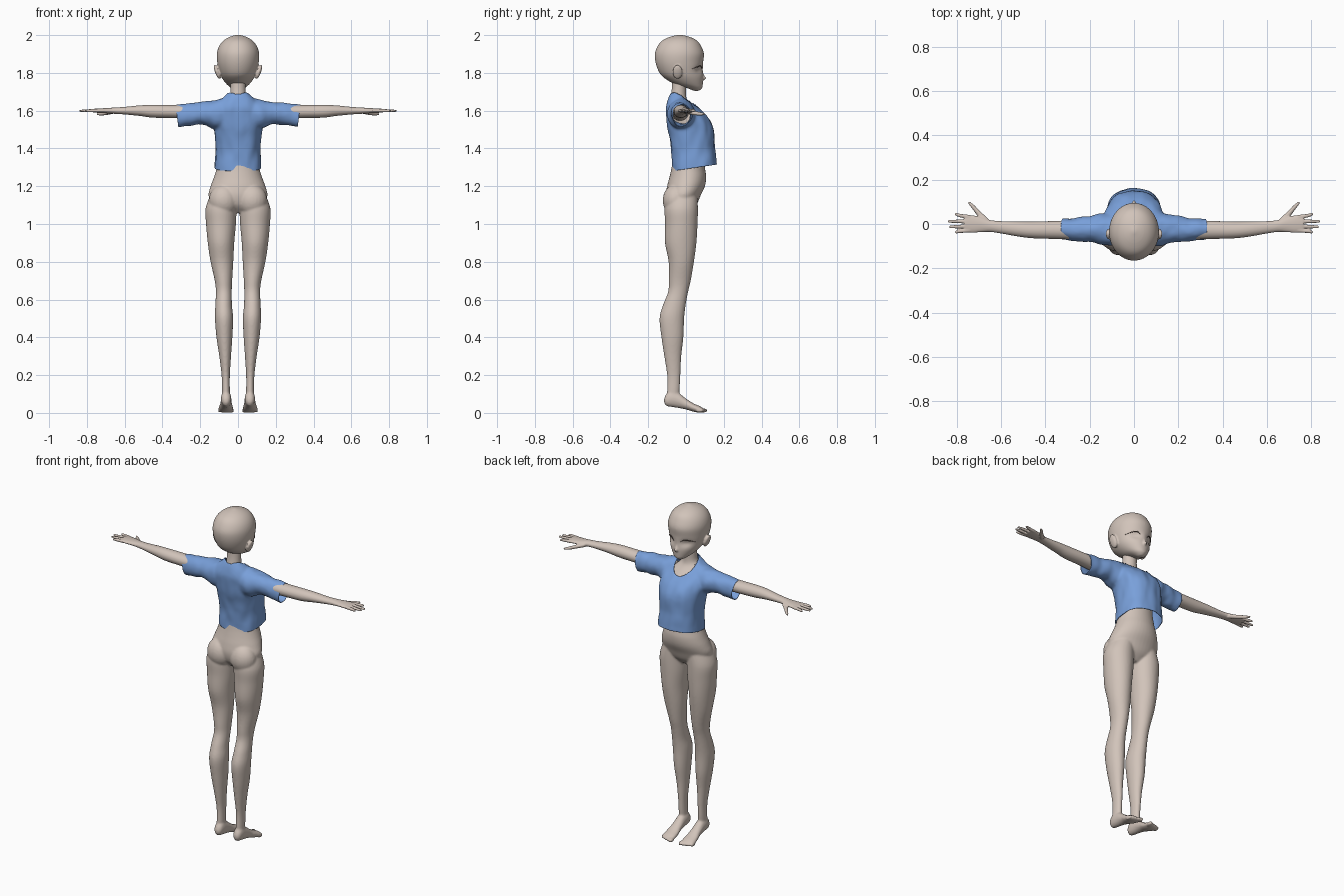
import bpy, bmesh, math
from mathutils import Vector, Matrix, noise

default_cube = bpy.data.objects.get("Cube")
if default_cube:
    bpy.data.objects.remove(default_cube, do_unlink=True)


def material(name, color):
    mat = bpy.data.materials.new(name)
    mat.use_nodes = True
    mat.diffuse_color = (*color, 1)
    mat.node_tree.nodes["Principled BSDF"].inputs["Base Color"].default_value = (*color, 1)
    return mat


skin = material("warm beige skin", (0.64, 0.55, 0.49))
cloth = material("soft blue cloth", (0.19, 0.35, 0.70))
dark = material("dark brown lash", (0.10, 0.07, 0.06))


def smooth_rings(rings, steps=5):
    """Catmull-Rom interpolation through the ring table."""
    result = []
    for i in range(len(rings) - 1):
        before, a = rings[max(i - 1, 0)], rings[i]
        b, after = rings[i + 1], rings[min(i + 2, len(rings) - 1)]
        for k in range(steps):
            t = k / steps
            result.append([q + t / 2 * (r - p + t * (2 * p - 5 * q + 4 * r - s + t * (3 * (q - r) + s - p)))
                           for p, q, r, s in zip(before, a, b, after)])
    return result + [list(rings[-1])]


def loft(bm, axis, rings, side=1, power=2, sides=40):
    """Closed skin over rings of (position, centre, centre, radius, radius)."""
    loops = []
    for pos, cu, cv, ru, rv in smooth_rings(rings):
        loop = []
        for i in range(sides):
            angle = math.tau * i / sides
            c, s = math.cos(angle), math.sin(angle)
            u = cu + max(ru, 0.001) * math.copysign(abs(c) ** (2 / power), c)
            v = cv + max(rv, 0.001) * math.copysign(abs(s) ** (2 / power), s)
            x, y, z = {"x": (pos, u, v), "y": (u, pos, v), "z": (u, v, pos)}[axis]
            loop.append(bm.verts.new((x * side, y, z)))
        loops.append(loop)
    for low, high in zip(loops, loops[1:]):
        for i in range(sides):
            j = (i + 1) % sides
            bm.faces.new((low[i], low[j], high[j], high[i]))
    bm.faces.new(loops[0])
    bm.faces.new(loops[-1])


def ball(bm, center, size, tilt=0):
    matrix = Matrix.Translation(center) @ Matrix.Rotation(tilt, 4, "Y") @ Matrix.Diagonal((*size, 1))
    bmesh.ops.create_uvsphere(bm, u_segments=24, v_segments=16, radius=1, matrix=matrix)


def finish(bm, name, mat, voxel, relax=4):
    """Fuse overlapping pieces into one smooth surface."""
    bmesh.ops.recalc_face_normals(bm, faces=bm.faces)
    mesh = bpy.data.meshes.new(name)
    bm.to_mesh(mesh)
    bm.free()
    obj = bpy.data.objects.new(name, mesh)
    bpy.context.scene.collection.objects.link(obj)
    mesh.materials.append(mat)
    fuse = obj.modifiers.new("fuse", "REMESH")
    fuse.mode, fuse.voxel_size, fuse.use_smooth_shade = "VOXEL", voxel, True
    soften = obj.modifiers.new("soften", "SMOOTH")
    soften.factor, soften.iterations = 0.5, relax
    return obj


# Torso, neck, legs and feet
body = bmesh.new()
loft(body, "z", [
    (1.06, 0, -.02, .05, .04), (1.1, 0, -.02, .13, .075), (1.15, 0, -.015, .156, .092),
    (1.2, 0, 0, .145, .1), (1.25, 0, .01, .127, .097), (1.3, 0, .012, .112, .088),
    (1.38, 0, .015, .1, .08), (1.48, 0, .02, .11, .092), (1.55, 0, .008, .118, .095),
    (1.6, 0, -.017, .105, .076), (1.64, 0, -.035, .068, .05), (1.67, 0, -.04, .045, .042),
    (1.72, 0, -.037, .04, .038), (1.78, 0, -.035, .04, .038)])
for side in (1, -1):
    ball(body, (side * .076, -.055, 1.125), (.078, .068, .085))
    loft(body, "z", [
        (.06, .063, -.072, .022, .03), (.12, .064, -.067, .021, .033), (.2, .065, -.065, .022, .035),
        (.3, .068, -.07, .031, .045), (.4, .072, -.072, .042, .058), (.5, .074, -.075, .048, .065),
        (.57, .076, -.062, .044, .06), (.64, .075, -.042, .042, .053), (.7, .077, -.033, .046, .058),
        (.8, .085, -.025, .06, .067), (.9, .09, -.028, .07, .083), (1, .09, -.025, .079, .086),
        (1.08, .09, -.025, .082, .088), (1.15, .078, -.02, .07, .08)], side)
    loft(body, "y", [
        (-.116, .063, .065, .008, .01), (-.105, .063, .068, .021, .03), (-.08, .063, .075, .027, .043),
        (-.04, .063, .066, .028, .04), (0, .063, .047, .031, .029), (.04, .064, .028, .038, .022),
        (.075, .063, .018, .039, .017), (.09, .063, .014, .032, .01)], side)
    for i in range(5):
        ball(body, (side * (.033 + .016 * i), .092 - .005 * i, .013), (.012 - .001 * i, .022, .012))
finish(body, "body", skin, .006)

# Arms, hands and fingers
for side, label in ((1, "left"), (-1, "right")):
    arm = bmesh.new()
    loft(arm, "x", [
        (.08, -.03, 1.59, .045, .045), (.2, -.03, 1.593, .043, .04), (.33, -.027, 1.595, .041, .035),
        (.45, -.027, 1.597, .038, .034), (.52, -.023, 1.6, .034, .028), (.6, -.015, 1.6, .028, .02),
        (.65, -.009, 1.6, .027, .017), (.69, -.003, 1.6, .034, .014), (.73, 0, 1.6, .04, .012),
        (.765, .002, 1.6, .039, .01)], side, sides=28)
    for base, tip, reach in ((.032, .044, .81), (.012, .012, .84), (-.01, -.013, .835), (-.029, -.036, .81)):
        loft(arm, "x", [
            (.74, base, 1.6, .009, .009), (.785, (base + tip) / 2, 1.6, .0085, .0085),
            (reach - .006, tip, 1.599, .0065, .006), (reach, tip, 1.599, .002, .002)], side, sides=12)
    loft(arm, "x", [
        (.66, .01, 1.595, .016, .012), (.695, .04, 1.588, .018, .011),
        (.725, .075, 1.583, .014, .009), (.748, .098, 1.582, .006, .005)], side, sides=16)
    finish(arm, label + "_arm", skin, .0035)

# Head with sockets, nose and ears
head = bmesh.new()
loft(head, "z", [
    (1.705, 0, .055, .012, .014), (1.72, 0, .045, .036, .04), (1.74, 0, .015, .06, .074),
    (1.77, 0, -.01, .083, .101), (1.8, 0, -.025, .097, .115), (1.85, 0, -.035, .109, .125),
    (1.9, 0, -.035, .112, .13), (1.94, 0, -.035, .101, .116), (1.97, 0, -.034, .078, .093),
    (1.99, 0, -.033, .046, .054), (2.002, 0, -.033, .006, .007)], sides=64)
for v in head.verts:
    if v.co.y > 0:
        spread = ((abs(v.co.x) - .05) / .028) ** 2 + ((v.co.z - 1.815) / .02) ** 2
        v.co.y -= .013 * math.exp(-spread)
loft(head, "z", [(1.758, 0, .08, .008, .006), (1.771, 0, .088, .011, .019),
                 (1.79, 0, .083, .007, .012), (1.82, 0, .075, .004, .008)], sides=16)
for side in (1, -1):
    ball(head, (side * .11, -.045, 1.805), (.012, .026, .04), side * .35)
finish(head, "head", skin, .005, 3)


def face_line(name, points, width):
    """Thin tapered strand resting on the face."""
    curve = bpy.data.curves.new(name, "CURVE")
    curve.dimensions = "3D"
    curve.bevel_depth, curve.bevel_resolution = width, 2
    spline = curve.splines.new("BEZIER")
    spline.bezier_points.add(len(points) - 1)
    for i, (point, co) in enumerate(zip(spline.bezier_points, points)):
        point.co = co
        point.handle_left_type = point.handle_right_type = "AUTO"
        point.radius = 0.3 if i in (0, len(points) - 1) else 1
    curve.materials.append(dark)
    bpy.context.scene.collection.objects.link(bpy.data.objects.new(name, curve))


# Eyelashes
for side, label in ((1, "left"), (-1, "right")):
    strand = []
    for x, z in ((.022, 1.822), (.042, 1.836), (.066, 1.832), (.09, 1.82)):
        strand.append((side * x, -.034 + .122 * math.sqrt(1 - (x / .106) ** 2), z))
    face_line(label + "_eyelash", strand, .0025)

# Cropped shirt: fuse torso and sleeves, then cut openings
shirt_mesh = bmesh.new()
loft(shirt_mesh, "z", [
    (1.23, 0, .045, .122, .125), (1.3, 0, .045, .124, .12), (1.4, 0, .037, .12, .115),
    (1.5, 0, .025, .128, .122), (1.56, 0, .007, .137, .112), (1.61, 0, -.017, .13, .09),
    (1.65, 0, -.035, .1, .063), (1.68, 0, -.042, .066, .046), (1.7, 0, -.042, .05, .036)],
    power=2.4, sides=56)
for side in (1, -1):
    loft(shirt_mesh, "x", [
        (.04, -.03, 1.59, .065, .083), (.12, -.025, 1.58, .073, .078), (.18, -.021, 1.587, .062, .06),
        (.25, -.025, 1.581, .053, .06), (.33, -.025, 1.573, .047, .06), (.37, -.025, 1.57, .046, .06)], side)
shirt = finish(shirt_mesh, "shirt", cloth, .007, 8)
evaluated = shirt.evaluated_get(bpy.context.evaluated_depsgraph_get())
cut = bmesh.new()
cut.from_mesh(evaluated.to_mesh())
evaluated.to_mesh_clear()
shirt.modifiers.clear()


def trim(point, normal):
    geometry = cut.verts[:] + cut.edges[:] + cut.faces[:]
    bmesh.ops.bisect_plane(cut, geom=geometry, plane_co=point, plane_no=normal, clear_outer=True)


trim((0, -.075, 1.28), (0, .145, -1))
for side in (1, -1):
    trim((side * .33, 0, 1.63), (side, 0, -.12))


# Scoop neckline, with its rim rounded to an ellipse
def neck_distance(co):
    return math.hypot(co.x / .064, (co.y + .005) / .08)


opening = [f for f in cut.faces
           if f.calc_center_median().z > 1.55 and neck_distance(f.calc_center_median()) < 1]
bmesh.ops.delete(cut, geom=opening, context="FACES")
for v in cut.verts:
    d = neck_distance(v.co)
    if v.is_boundary and v.co.z > 1.55 and d < 1.3:
        v.co.x /= d
        v.co.y = (v.co.y + .005) / d - .005

# Gentle cloth folds
cut.normal_update()
folds = [(v, v.normal * noise.noise(Vector((v.co.x * 22, v.co.y * 22, v.co.z * 12)))) for v in cut.verts]
for v, offset in folds:
    v.co += offset * .005
for f in cut.faces:
    f.smooth = True
cut.to_mesh(shirt.data)
cut.free()
thickness = shirt.modifiers.new("thickness", "SOLIDIFY")
thickness.thickness, thickness.offset = .003, -1
